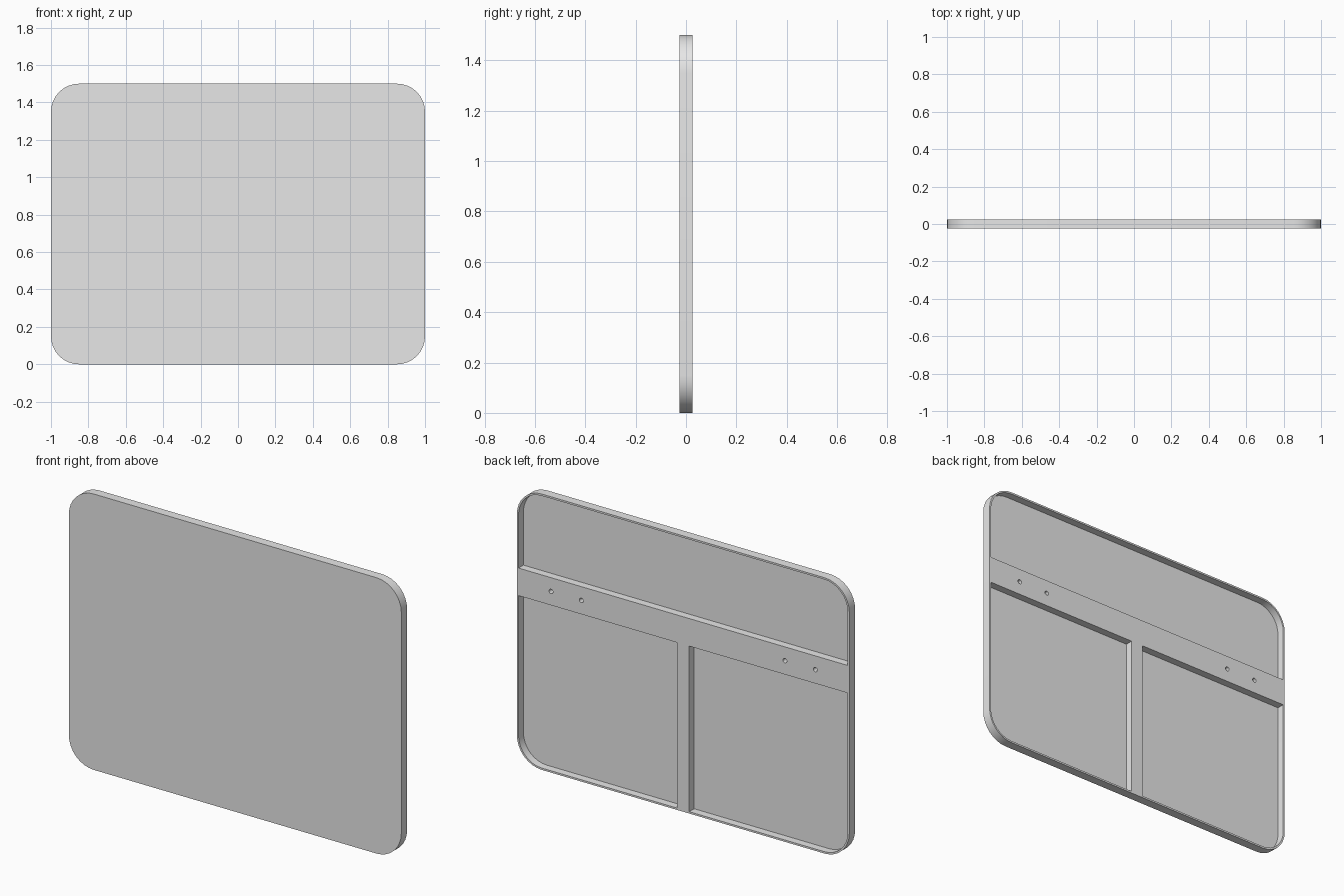
import bpy, bmesh
from math import sin, cos, pi

if "Cube" in bpy.data.objects:
    bpy.data.objects.remove(bpy.data.objects["Cube"], do_unlink=True)

WIDTH, HEIGHT, HALF_DEPTH = 2.0, 1.5, 0.025
RADIUS, RIM, SKIN = 0.15, 0.01, 0.008
BAR_LOW, BAR_HIGH, POST_HALF = 0.91, 1.06, 0.037
SEGMENTS = 8

grey = bpy.data.materials.new("plain grey")
grey.use_nodes = True
grey.diffuse_color = (0.8, 0.8, 0.8, 1)
grey.node_tree.nodes["Principled BSDF"].inputs["Base Color"].default_value = (0.8, 0.8, 0.8, 1)


def outline(x0, x1, z0, z1, radii):
    """Rectangle with a radius per corner: top right, top left, bottom left, bottom right."""
    points = []
    corners = [(x1, z1, -1, -1), (x0, z1, 1, -1), (x0, z0, 1, 1), (x1, z0, -1, 1)]
    for i, ((x, z, sx, sz), r) in enumerate(zip(corners, radii)):
        if r == 0:
            points.append((x, z))
            continue
        for k in range(SEGMENTS + 1):
            a = (i + k / SEGMENTS) * pi / 2
            points.append((x + sx * r + r * cos(a), z + sz * r + r * sin(a)))
    return points


def prism(name, points, y0, y1):
    """Extrude an outline in x and z from y0 back to y1."""
    bm = bmesh.new()
    face = bm.faces.new([bm.verts.new((x, y0, z)) for x, z in points])
    moved = bmesh.ops.extrude_face_region(bm, geom=[face])["geom"]
    verts = [v for v in moved if isinstance(v, bmesh.types.BMVert)]
    bmesh.ops.translate(bm, verts=verts, vec=(0, y1 - y0, 0))
    # keep the starting cap so the solid is closed
    if not any(all(abs(v.co.y - y0) < 1e-6 for v in f.verts) for f in bm.faces):
        bm.faces.new([v for v in bm.verts if abs(v.co.y - y0) < 1e-6])
    bmesh.ops.recalc_face_normals(bm, faces=bm.faces)
    mesh = bpy.data.meshes.new(name)
    bm.to_mesh(mesh)
    bm.free()
    mesh.materials.append(grey)
    obj = bpy.data.objects.new(name, mesh)
    bpy.context.collection.objects.link(obj)
    return obj


# Solid panel with rounded corners
half = WIDTH / 2
panel = prism("panel", outline(-half, half, 0, HEIGHT, [RADIUS] * 4), -HALF_DEPTH, HALF_DEPTH)

# Pockets in the back, leaving the rim, cross bar and post standing
inner, r = half - RIM, RADIUS - RIM
floor, beyond = -HALF_DEPTH + SKIN, HALF_DEPTH + 0.05
cutters = [
    prism("upper_pocket", outline(-inner, inner, BAR_HIGH, HEIGHT - RIM, [r, r, 0, 0]), floor, beyond),
    prism("lower_left_pocket", outline(POST_HALF, inner, RIM, BAR_LOW, [0, 0, 0, r]), floor, beyond),
    prism("lower_right_pocket", outline(-inner, -POST_HALF, RIM, BAR_LOW, [0, 0, r, 0]), floor, beyond),
]

# Screw holes in the cross bar
middle, hole = (BAR_LOW + BAR_HIGH) / 2, 0.012
for x in (-0.795, -0.612, 0.612, 0.795):
    circle = outline(x - hole, x + hole, middle - hole, middle + hole, [hole] * 4)
    # drop the doubled points where neighbouring arcs meet
    circle = [p for i, p in enumerate(circle) if i % (SEGMENTS + 1) != SEGMENTS]
    cutters.append(prism("screw_hole", circle, -0.005, beyond))

bpy.context.view_layer.objects.active = panel
for cutter in cutters:
    cutter.hide_render = True
    cut = panel.modifiers.new(cutter.name, "BOOLEAN")
    cut.operation, cut.solver, cut.object = "DIFFERENCE", "EXACT", cutter
    bpy.ops.object.modifier_apply(modifier=cut.name)
    bpy.data.objects.remove(cutter, do_unlink=True)

# Smooth corners, crisp edges
bpy.ops.object.select_all(action="DESELECT")
panel.select_set(True)
bpy.ops.object.shade_smooth_by_angle(angle=pi / 6)
